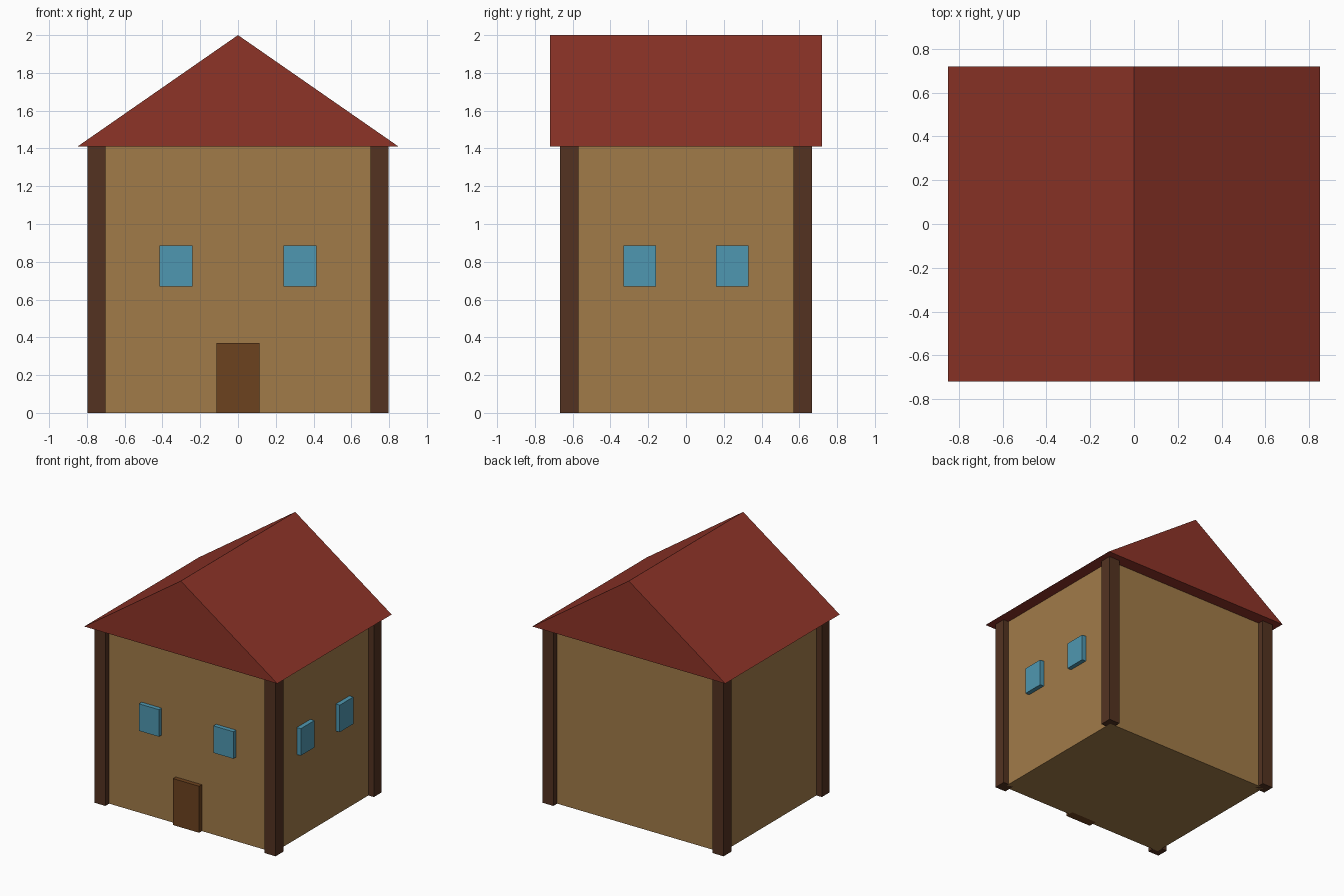
import bpy
import bmesh

if "Cube" in bpy.data.objects:
    bpy.data.objects.remove(bpy.data.objects["Cube"])


def material(name, rgb):
    m = bpy.data.materials.new(name)
    # 8-bit sRGB to linear
    m.diffuse_color = [(c / 255) ** 2.2 for c in rgb] + [1.0]
    m.use_nodes = True
    m.node_tree.nodes["Principled BSDF"].inputs["Base Color"].default_value = m.diffuse_color
    return m


WALL = material("plaster", (160, 122, 74))
TIMBER = material("dark_timber", (84, 54, 38))
DOOR = material("door_wood", (108, 68, 36))
GLASS = material("window_blue", (80, 150, 175))
ROOF = material("roof_red", (140, 55, 44))


def finish(bm, name, mat):
    bmesh.ops.recalc_face_normals(bm, faces=bm.faces)
    me = bpy.data.meshes.new(name)
    bm.to_mesh(me)
    bm.free()
    me.materials.append(mat)
    ob = bpy.data.objects.new(name, me)
    bpy.context.collection.objects.link(ob)
    return ob


def box(name, lo, hi, mat):
    bm = bmesh.new()
    bmesh.ops.create_cube(bm, size=1)
    for v in bm.verts:
        v.co = [hi[i] if v.co[i] > 0 else lo[i] for i in range(3)]
    return finish(bm, name, mat)


WX, WY, EAVE = 0.75, 0.618, 1.41   # wall half sizes and height
P = 0.048                          # half width of a corner post
T = 0.035                          # how far door and windows stand out

# Walls
box("walls", (-WX, -WY, 0), (WX, WY, EAVE), WALL)

# Corner posts centred on the wall corners
for sx, xn in ((-1, "left"), (1, "right")):
    for sy, yn in ((-1, "front"), (1, "back")):
        x, y = sx * WX, sy * WY
        box(f"corner_post_{yn}_{xn}", (x - P, y - P, 0), (x + P, y + P, EAVE), TIMBER)

# Door
box("door", (-0.115, -WY - T, 0), (0.115, -WY + T, 0.37), DOOR)

# Windows on the front and right walls only
for s, n in ((-1, "a"), (1, "b")):
    c = s * 0.328
    box(f"front_window_{n}", (c - 0.088, -WY - T, 0.67), (c + 0.088, -WY + T, 0.885), GLASS)
    c = s * 0.245
    box(f"right_window_{n}", (WX - T, c - 0.086, 0.67), (WX + T, c + 0.086, 0.885), GLASS)

# Gable roof: triangle profile extruded front to back
bm = bmesh.new()
tri = bm.faces.new([bm.verts.new((x, -0.72, z)) for x, z in ((-0.85, EAVE), (0.85, EAVE), (0, 2))])
ext = bmesh.ops.extrude_face_region(bm, geom=[tri], use_keep_orig=True)
bmesh.ops.translate(bm, vec=(0, 1.44, 0),
                    verts=[g for g in ext["geom"] if isinstance(g, bmesh.types.BMVert)])
finish(bm, "roof", ROOF)
